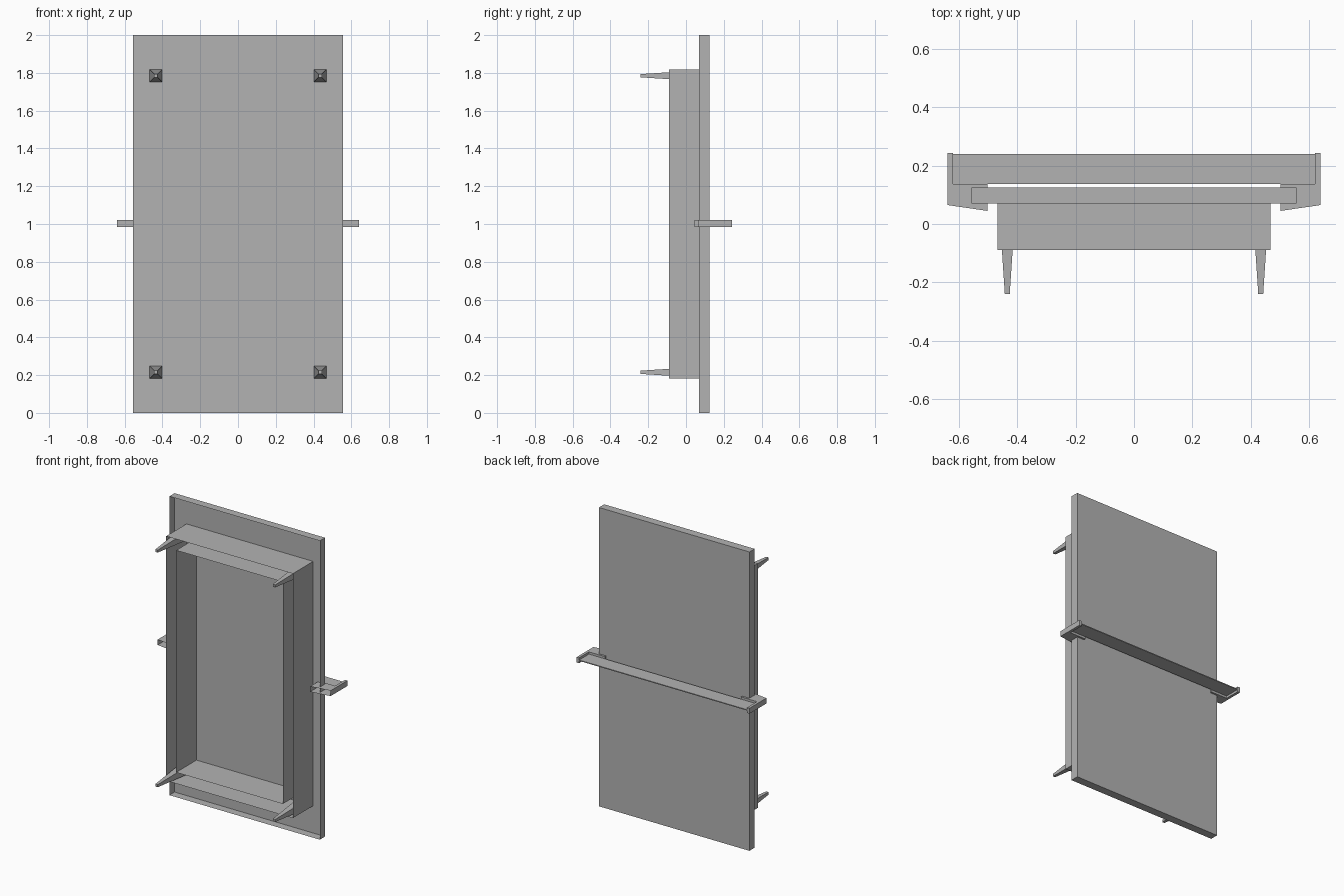
import bpy
import bmesh

cube = bpy.data.objects.get("Cube")
if cube:
    bpy.data.objects.remove(cube, do_unlink=True)

grey = bpy.data.materials.new("plain_grey")
grey.use_nodes = True
COLOUR = (0.45, 0.45, 0.45, 1)
grey.diffuse_color = COLOUR
grey.node_tree.nodes["Principled BSDF"].inputs["Base Color"].default_value = COLOUR


def rect(x0, x1, z0, z1, y, slant=0):
    """Rectangle facing y; slant shifts y at the x1 edge."""
    return [(x0, y, z0), (x1, y + slant, z0), (x1, y + slant, z1), (x0, y, z1)]


def sleeve(name, front, back, cap_front=False, cap_back=False):
    """Thin-walled sleeve between two loops, with optional end faces."""
    bm = bmesh.new()
    f = [bm.verts.new(p) for p in front]
    b = [bm.verts.new(p) for p in back]
    n = len(f)
    for i in range(n):
        j = (i + 1) % n
        bm.faces.new((f[i], f[j], b[j], b[i]))
    if cap_front:
        bm.faces.new(f[::-1])
    if cap_back:
        bm.faces.new(b)
    bmesh.ops.recalc_face_normals(bm, faces=bm.faces)
    mesh = bpy.data.meshes.new(name)
    bm.to_mesh(mesh)
    bm.free()
    mesh.materials.append(grey)
    ob = bpy.data.objects.new(name, mesh)
    bpy.context.collection.objects.link(ob)
    return ob


BACK = 0.125    # playing surface
MID = 1.0       # centre height

# Table top: shallow tray, open on the underside
top = (-0.557, 0.557, 0, 2)
sleeve("table_top", rect(*top, 0.07), rect(*top, BACK), cap_back=True)

# Apron: outer and inner walls, open between them
for name, hx, hz in (("apron_outer", 0.469, 0.818), ("apron_inner", 0.395, 0.743)):
    r = (-hx, hx, MID - hz, MID + hz)
    sleeve(name, rect(*r, -0.09), rect(*r, BACK))

# Tapered legs at the apron corners
for sx, side in ((1, "left"), (-1, "right")):
    for sz, level in ((1, "upper"), (-1, "lower")):
        cx, cz = sx * 0.435, MID + sz * 0.785

        def square(h, y):
            return rect(cx - h, cx + h, cz - h, cz + h, y)

        sleeve(f"leg_{level}_{side}", square(0.0085, -0.24), square(0.0325, BACK),
               cap_front=True)

# Net clamps and posts
Z0, Z1 = 0.985, 1.021
for sx, side in ((1, "left"), (-1, "right")):
    inner, outer, post = sx * 0.503, sx * 0.64, sx * 0.622
    sleeve(f"net_clamp_{side}", rect(inner, outer, Z0, Z1, 0.045, 0.02),
           rect(inner, outer, Z0, Z1, 0.138), cap_back=True)
    sleeve(f"net_post_{side}", rect(post, outer, Z0, Z1, 0.138),
           rect(post, outer, Z0, Z1, 0.243), cap_back=True)

# Net: thin strip between the posts
net = (-0.622, 0.622, 1.0, 1.006)
sleeve("net", rect(*net, 0.138), rect(*net, 0.241), cap_front=True, cap_back=True)
